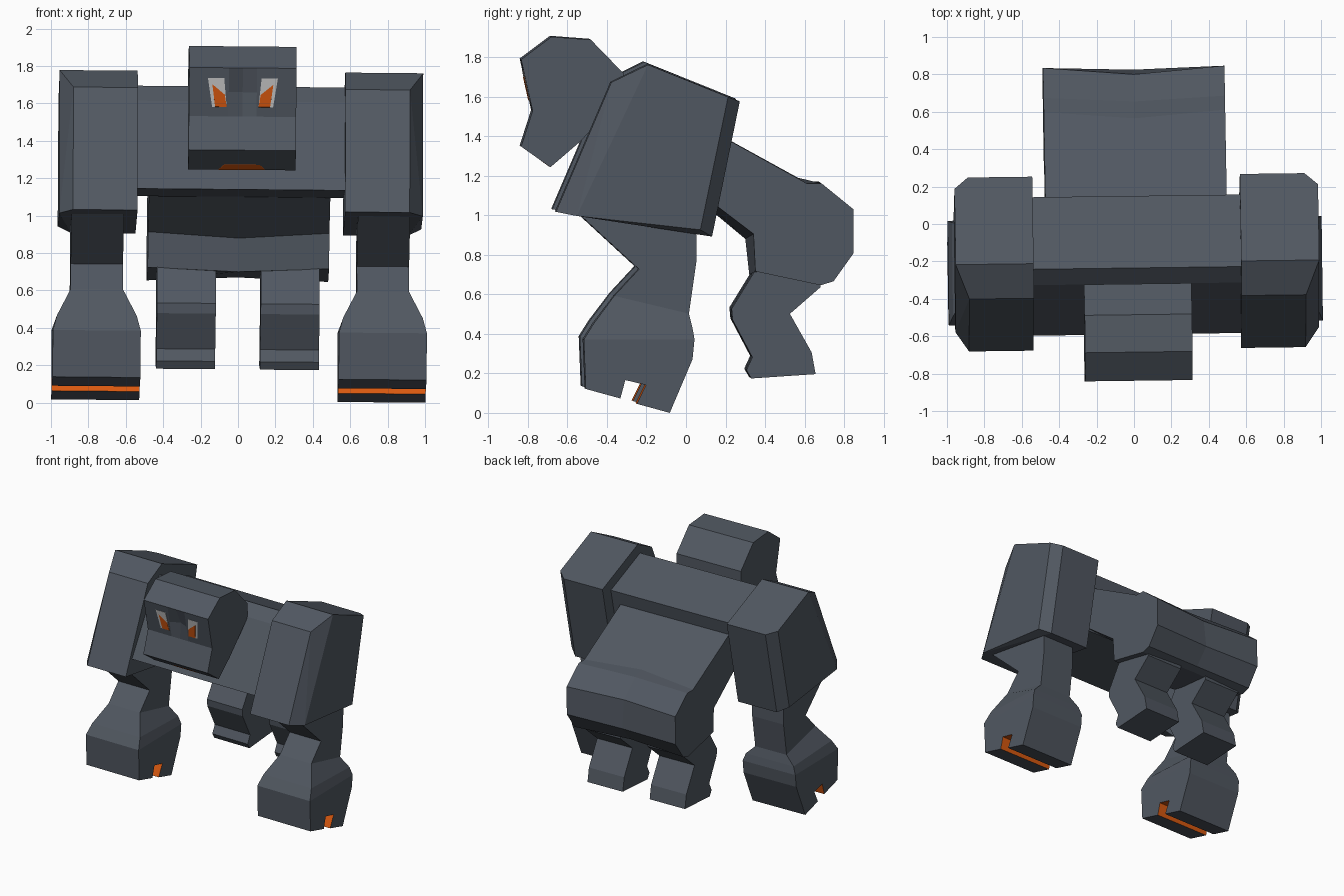
import bpy, bmesh
from mathutils import Matrix, Vector

if "Cube" in bpy.data.objects:
    bpy.data.objects.remove(bpy.data.objects["Cube"])


def material(name, rgb):
    m = bpy.data.materials.new(name)
    m.diffuse_color = (*rgb, 1)
    m.use_nodes = True
    m.node_tree.nodes["Principled BSDF"].inputs["Base Color"].default_value = m.diffuse_color
    return m


STONE = material("dark_stone", (0.082, 0.097, 0.12))
GLOW = material("glowing_orange", (0.70, 0.10, 0.005))
WHITE = material("eye_white", (0.58, 0.58, 0.58))

# The whole figure leans and turns by a hair
POSE = Matrix.Rotation(0.013, 4, 'Z') @ Matrix.Rotation(0.009, 4, 'Y')


def finish(name, bm, *mats, rule=None):
    bmesh.ops.recalc_face_normals(bm, faces=bm.faces)
    if rule:
        for f in bm.faces:
            f.material_index = 1 if rule(f) else 0
    me = bpy.data.meshes.new(name)
    bm.to_mesh(me)
    bm.free()
    me.transform(POSE)
    for m in mats:
        me.materials.append(m)
    ob = bpy.data.objects.new(name, me)
    bpy.context.collection.objects.link(ob)
    return ob


def loft(name, rings, *mats, rule=None):
    """Skin a list of equal-length point rings and cap both ends."""
    bm = bmesh.new()
    vs = [[bm.verts.new(p) for p in ring] for ring in rings]
    n = len(vs[0])
    for a, b in zip(vs, vs[1:]):
        for i in range(n):
            j = (i + 1) % n
            bm.faces.new((a[i], a[j], b[j], b[i]))
    bm.faces.new(vs[0])
    bm.faces.new(vs[-1])
    return finish(name, bm, *mats, rule=rule)


def slab(name, profile, x0, x1, *mats, rule=None):
    """Extrude a (y, z) side profile from x0 to x1."""
    return loft(name, [[(x, y, z) for y, z in profile] for x in (x0, x1)], *mats, rule=rule)


def hull(name, pts, mat):
    bm = bmesh.new()
    for p in pts:
        bm.verts.new(p)
    bmesh.ops.convex_hull(bm, input=bm.verts)
    bmesh.ops.dissolve_limit(bm, angle_limit=0.02, verts=bm.verts, edges=bm.edges)
    return finish(name, bm, mat)


# Chest
slab("chest", [(-0.32, 1.61), (-0.235, 1.69), (0.15, 1.535), (0.06, 1.10), (-0.59, 1.14)],
     -0.57, 0.57, STONE)

# Waist and rump with a shallow centre crease
side = [(0.0, 1.50), (0.605, 1.165), (0.68, 1.165), (0.84, 1.035), (0.84, 0.81),
        (0.74, 0.67), (0.675, 0.65), (0.345, 0.72), (0.335, 0.91), (0.0, 1.165)]
mid = [(0.0, 1.50), (0.565, 1.19), (0.655, 1.165), (0.80, 1.035), (0.825, 0.81),
       (0.72, 0.685), (0.66, 0.67), (0.32, 0.70), (0.30, 0.88), (0.0, 1.13)]
loft("rump", [[(x, y, z) for y, z in p] for x, p in ((-0.485, side), (0, mid), (0.485, side))], STONE)

# Head, with a dent between the eyes
head = [(-0.838, 1.79), (-0.809, 1.66), (-0.78, 1.53), (-0.838, 1.35), (-0.69, 1.245),
        (-0.545, 1.37), (-0.32, 1.60), (-0.32, 1.72), (-0.485, 1.89), (-0.685, 1.905)]
dent = [(y + (0.035 if i == 1 else 0), z) for i, (y, z) in enumerate(head)]
loft("head", [[(x, y, z) for y, z in p] for x, p in
              ((-0.287, head), (-0.075, head), (0, dent), (0.075, head), (0.287, head))], STONE)


# Eyes and mouth: thin plates laid on the head's sloping faces
def plate(name, xz, a, b, depth, mat):
    (y0, z0), (y1, z1) = a, b
    out = Vector((0, -(z0 - z1), y1 - y0)).normalized()
    if out.y > 0:
        out = -out
    base = [Vector((x, y0 + (z0 - z) / (z0 - z1) * (y1 - y0), z)) for x, z in xz]
    loft(name, [[p - out * 0.002 for p in base], [p + out * depth for p in base]], mat)


for s, tag in ((-1, "left"), (1, "right")):
    white = [(0.187, 1.735), (0.10, 1.735), (0.085, 1.58), (0.163, 1.58)]
    pupil = [(0.163, 1.70), (0.096, 1.645), (0.085, 1.58), (0.147, 1.58)]
    plate(tag + "_eye", [(s * x, z) for x, z in white], head[0], head[2], 0.003, WHITE)
    plate(tag + "_pupil", [(s * x, z) for x, z in pupil], head[0], head[2], 0.006, GLOW)
plate("mouth", [(-0.125, 1.246), (-0.095, 1.273), (0.095, 1.273), (0.125, 1.246)],
      head[3], head[4], 0.003, GLOW)

# Limbs on both sides
shoulder = [(-0.39, 1.68), (-0.205, 1.77), (0.26, 1.583), (0.12, 0.90), (-0.67, 1.025)]
outer = [(-0.205, 1.77), (0.20, 1.607), (0.06, 0.935), (-0.565, 1.005)]
# arm rings: front y, front z, back y, back z, half width
arm = [(-0.57, 1.03, 0.04, 1.02, 0.14), (-0.25, 0.735, 0.04, 0.77, 0.14),
       (-0.375, 0.60, 0.003, 0.51, 0.14), (-0.48, 0.46, 0.02, 0.44, 0.213),
       (-0.53, 0.38, 0.03, 0.38, 0.235)]
fist = [(-0.53, 0.38), (-0.52, 0.13), (-0.345, 0.082), (-0.32, 0.175), (-0.215, 0.15),
        (-0.262, 0.055), (-0.095, 0.009), (0.02, 0.28), (0.03, 0.38)]
leg = [(0.36, 0.75), (0.225, 0.53), (0.23, 0.475), (0.33, 0.285), (0.30, 0.22), (0.325, 0.178),
       (0.65, 0.20), (0.63, 0.31), (0.52, 0.505), (0.675, 0.64), (0.675, 0.72)]
CX = 0.765


def in_slot(f):
    c = f.calc_center_median()
    return abs(f.normal.x) < 0.5 and -0.34 < c.y < -0.22 and c.z < 0.18


for s, tag in ((-1, "left"), (1, "right")):
    hull(tag + "_shoulder",
         [(s * x, y, z) for x in (0.555, 0.90) for y, z in shoulder]
         + [(s * 0.972, y, z) for y, z in outer], STONE)
    loft(tag + "_arm", [[(s * (CX - w), yf, zf), (s * (CX + w), yf, zf),
                         (s * (CX + w), yb, zb), (s * (CX - w), yb, zb)]
                        for yf, zf, yb, zb, w in arm], STONE)
    # fist with a glowing slot underneath
    slab(tag + "_fist", fist, s * (CX - 0.235), s * (CX + 0.235), STONE, GLOW, rule=in_slot)
    slab(tag + "_back_leg", leg, s * 0.12, s * 0.435, STONE)
